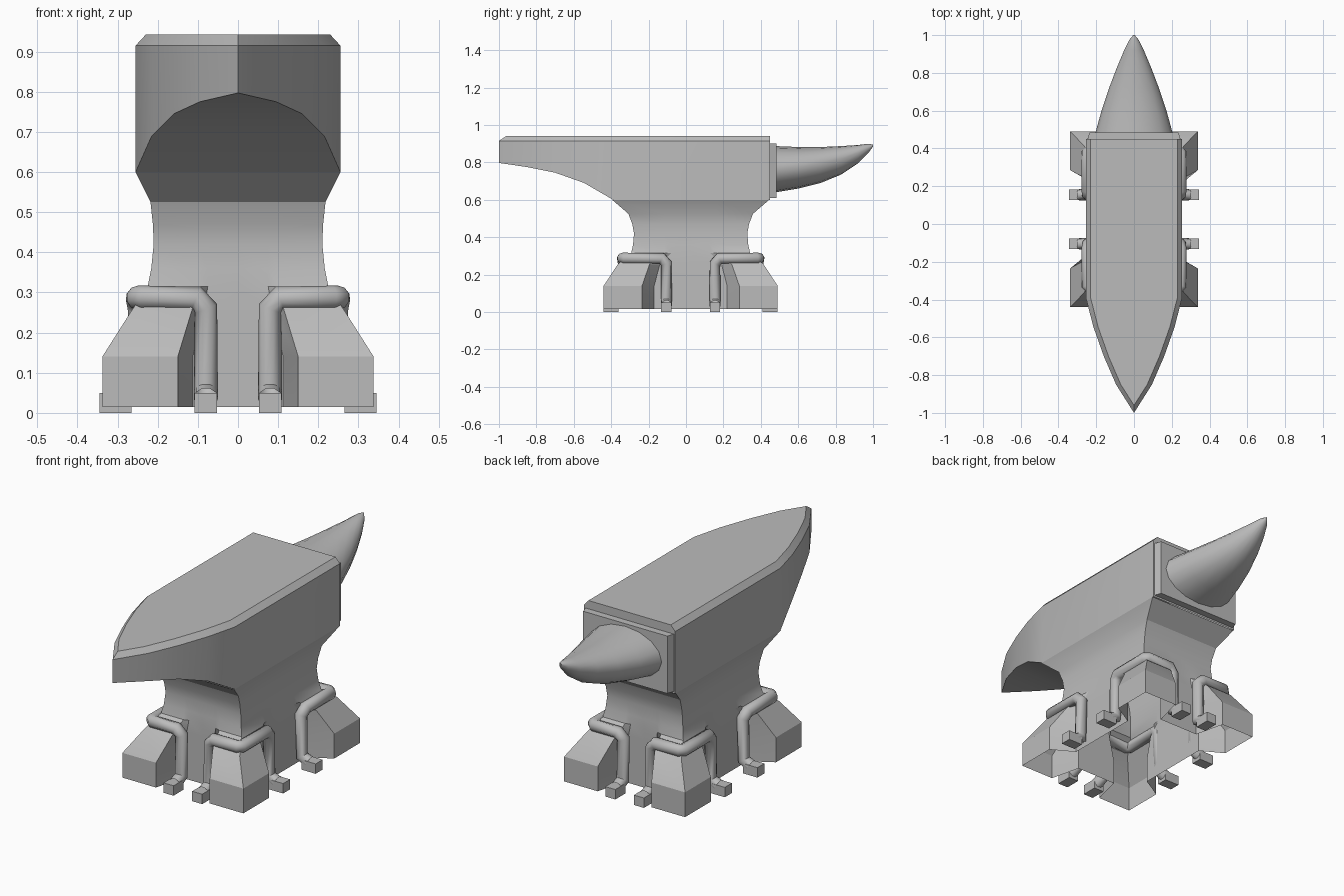
import bpy, bmesh, math
from mathutils import Vector

if "Cube" in bpy.data.objects:
    bpy.data.objects.remove(bpy.data.objects["Cube"], do_unlink=True)

steel = bpy.data.materials.new("grey steel")
steel.use_nodes = True
grey = (0.5, 0.5, 0.5, 1)
steel.diffuse_color = grey
steel.node_tree.nodes["Principled BSDF"].inputs["Base Color"].default_value = grey
MID = 0.025  # centre of the base along y


def finish(bm, name, angle=35):
    bmesh.ops.remove_doubles(bm, verts=bm.verts, dist=0.0005)
    bmesh.ops.recalc_face_normals(bm, faces=bm.faces)
    mesh = bpy.data.meshes.new(name)
    bm.to_mesh(mesh)
    bm.free()
    mesh.materials.append(steel)
    ob = bpy.data.objects.new(name, mesh)
    bpy.context.collection.objects.link(ob)
    bpy.ops.object.select_all(action='DESELECT')
    ob.select_set(True)
    bpy.context.view_layer.objects.active = ob
    bpy.ops.object.shade_smooth_by_angle(angle=math.radians(angle))
    return ob


def loft(bm, rings, closed=True):
    """Skin a list of equally long point rings; return the vertex rings."""
    rows = [[bm.verts.new(p) for p in ring] for ring in rings]
    n = len(rows[0])
    for a, b in zip(rows, rows[1:]):
        for i in range(n if closed else n - 1):
            j = (i + 1) % n
            bm.faces.new((a[i], a[j], b[j], b[i]))
    return rows


# Heel and face block: stations of half width, y, underside height
stations = [(0, -1, .797), (.095, -.85, .775), (.16, -.7, .745),
            (.215, -.545, .69), (.255, -.39, .6), (.255, .45, .6)]
bm = bmesh.new()


def outline(inset, z=None):
    half = [(max(w - inset, 0), y + (.04 if w == 0 and inset else 0), z or zb)
            for w, y, zb in stations]
    return half + [(-x, y, h) for x, y, h in reversed(half[1:])]


rows = loft(bm, [outline(0), outline(0, .915), outline(.025, .942)])
bm.faces.new(rows[-1])
low = rows[0]
for i in range(4):
    bm.faces.new([low[i], low[i + 1], low[-i - 1]] + ([low[-i]] if i else []))
finish(bm, "heel_and_face")


# Waist and four-legged base, open underneath
def base_ring(z, corner, recess, notch):
    (cx, cy), (rx, ry), (nx, ny) = corner, recess, notch
    q = [(rx, 0), (rx, ny * .75), (cx, ny), (cx, cy), (nx, cy), (nx * .75, ry), (0, ry)]
    ring = q + [(-x, y) for x, y in q[-2::-1]]
    ring += [(x, -y) for x, y in ring[-2:0:-1]]
    return [(x, y + MID, z) for x, y in ring]


def plain(z, x, y):
    return base_ring(z, (x, y), (x, y), (.1, .14))


bm = bmesh.new()
loft(bm, [plain(.6, .255, .42), plain(.525, .218, .333), plain(.47, .212, .312),
          plain(.42, .21, .303), plain(.36, .216, .308),
          base_ring(.315, (.225, .318), (.22, .31), (.1, .14)),
          base_ring(.255, (.265, .39), (.222, .31), (.115, .22)),
          base_ring(.14, (.338, .465), (.224, .31), (.15, .26)),
          base_ring(.015, (.338, .465), (.224, .31), (.15, .26))])
finish(bm, "waist_and_legs", 25)

# Tapered mounting plate behind the horn
bm = bmesh.new()
plate = [[(sx * w, y, z) for sx, z in ((-1, .61), (1, .61), (1, .9), (-1, .9))]
         for w, y in ((.25, .44), (.235, .485))]
bm.faces.new(loft(bm, plate)[-1])
finish(bm, "horn_plate")

# Horn: y, half width, top, crease and bottom height
horn = [(.48, .205, .887, .76, .64), (.6, .172, .882, .775, .66), (.72, .132, .882, .795, .69),
        (.83, .09, .887, .82, .735), (.92, .052, .893, .85, .795),
        (.975, .025, .899, .875, .85), (1, .004, .895, .89, .885)]
rings = []
for y, w, top, mid, bot in horn:
    ring = []
    for k in range(16):
        a = math.tau * k / 16
        c, s = math.cos(a), math.sin(a)
        ring.append((w * c, y, mid + s * (top - mid if s > 0 else mid - bot)))
    rings.append(ring)
bm = bmesh.new()
bm.faces.new(loft(bm, rings)[-1])
finish(bm, "horn", 40)


# Bent pipe straps around each leg, with flat feet turned outward
def strap(sx, sy, name):
    route = [(.08, .41, .035), (.08, .365, .055), (.08, .36, .26), (.105, .365, .287),
             (.235, .365, .287), (.25, .35, .287), (.25, .155, .287),
             (.245, .13, .26), (.25, .13, .055), (.29, .13, .035)]
    pts = [Vector((sx * x, sy * y + MID, z)) for x, y, z in route]
    rings = []
    for i, p in enumerate(pts):
        before = (p - pts[max(i - 1, 0)]).normalized()
        after = (pts[min(i + 1, len(pts) - 1)] - p).normalized()
        t = (before + after).normalized()
        if i == 0:
            u = Vector((1, 0, 0))
        u = (u - t * u.dot(t)).normalized()
        v = t.cross(u)
        rings.append([p + .03 * (u * math.cos(a) + v * math.sin(a))
                      for a in (math.tau * k / 10 for k in range(10))])
    bm = bmesh.new()
    loft(bm, rings)
    for x, y, dx, dy in ((.08, .425, .056, .08), (.305, .13, .08, .056)):
        cube = bmesh.ops.create_cube(bm, size=1)["verts"]
        bmesh.ops.scale(bm, vec=(dx, dy, .05), verts=cube)
        bmesh.ops.translate(bm, vec=(sx * x, sy * y + MID, .025), verts=cube)
    finish(bm, name, 50)


for sy, end in ((-1, "front"), (1, "back")):
    for sx, side in ((1, "left"), (-1, "right")):
        strap(sx, sy, f"{end}_{side}_strap")
